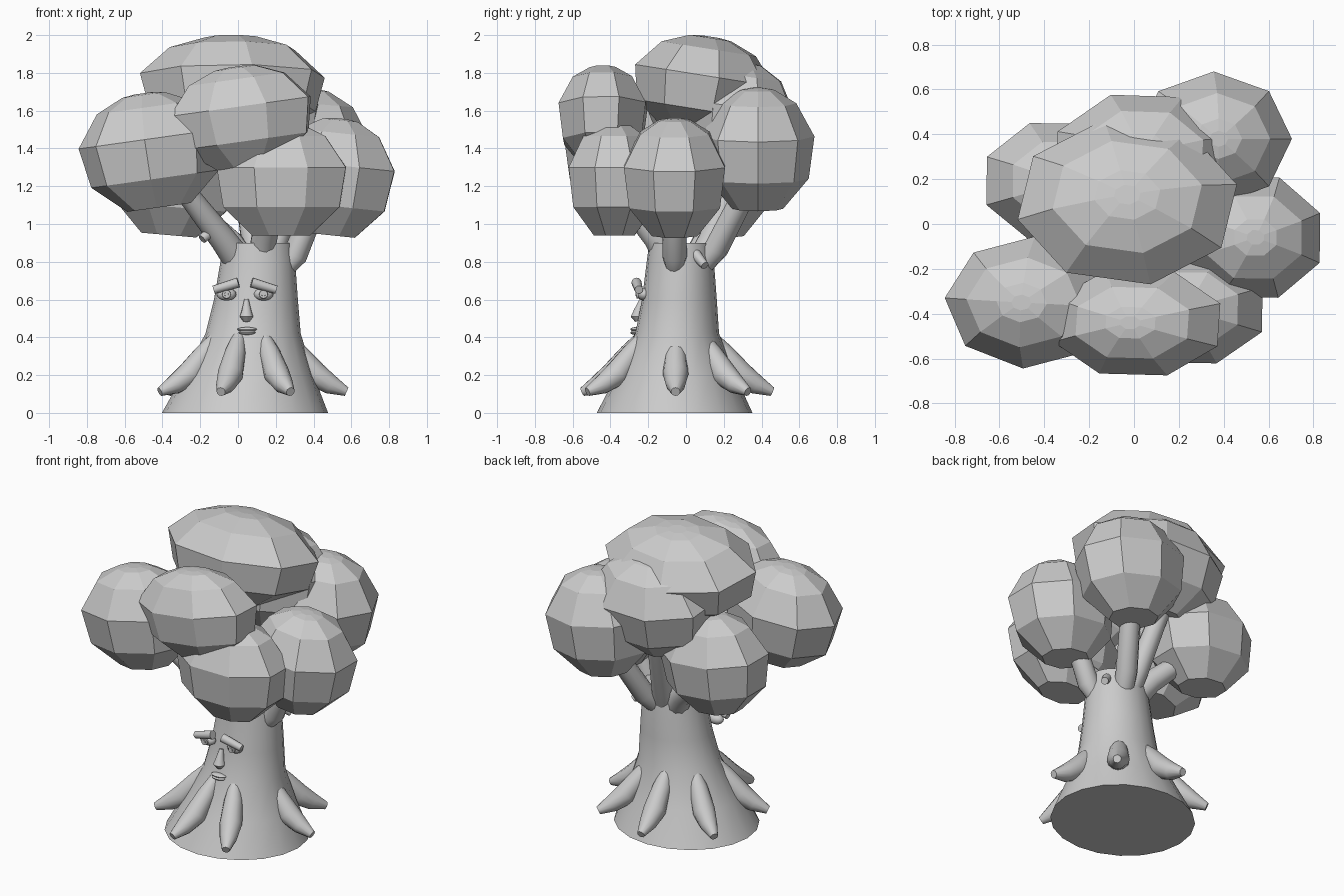
import bpy, bmesh, math
from mathutils import Vector, Euler

cube = bpy.data.objects.get("Cube")
if cube:
    bpy.data.objects.remove(cube, do_unlink=True)

grey = bpy.data.materials.new("plain grey")
grey.use_nodes = True
grey.diffuse_color = (0.6, 0.6, 0.6, 1)
grey.node_tree.nodes["Principled BSDF"].inputs["Base Color"].default_value = (0.6, 0.6, 0.6, 1)


def loft(name, rings, sides, smooth=True, turn=0):
    """Skin between rings given as (centre, axis u, axis v)."""
    bm = bmesh.new()
    loops = []
    for c, u, v in rings:
        angles = [math.tau * i / sides + math.radians(turn) for i in range(sides)]
        loops.append([bm.verts.new(c + u * math.cos(a) + v * math.sin(a)) for a in angles])
    for low, high in zip(loops, loops[1:]):
        for i in range(sides):
            j = (i + 1) % sides
            bm.faces.new((low[i], low[j], high[j], high[i]))
    bm.faces.new(loops[0])
    bm.faces.new(loops[-1])
    bmesh.ops.recalc_face_normals(bm, faces=bm.faces)
    mesh = bpy.data.meshes.new(name)
    bm.to_mesh(mesh)
    bm.free()
    mesh.materials.append(grey)
    obj = bpy.data.objects.new(name, mesh)
    bpy.context.collection.objects.link(obj)
    if smooth:
        bpy.ops.object.select_all(action='DESELECT')
        obj.select_set(True)
        bpy.context.view_layer.objects.active = obj
        bpy.ops.object.shade_smooth_by_angle(angle=math.radians(40))


def limb(name, points, radii, sides=12):
    pts = [Vector(p) for p in points]
    rings = []
    for i, (p, r) in enumerate(zip(pts, radii)):
        d = (pts[min(i + 1, len(pts) - 1)] - pts[max(i - 1, 0)]).normalized()
        u = d.cross(Vector((0, 0, 1)) if abs(d.z) < 0.95 else Vector((1, 0, 0))).normalized()
        rings.append((p, u * r, d.cross(u) * r))
    loft(name, rings, sides)


def ball(name, centre, radii, levels, sides, smooth, turn=0, tilt=0, lean=0):
    """Stack of rings (height, width) scaled by the half sizes and rotated."""
    rot = Euler((math.radians(lean), math.radians(tilt), 0)).to_matrix()
    rx, ry, rz = radii
    rings = [(Vector(centre) + rot @ Vector((0, 0, h * rz)),
              rot @ Vector((w * rx, 0, 0)), rot @ Vector((0, w * ry, 0))) for h, w in levels]
    loft(name, rings, sides, smooth, turn)


# Flared trunk: height, centre x, centre y, half width, half depth
profile = [(0, .037, -.06, .44, .412), (.2, .055, -.055, .345, .315), (.42, .08, -.047, .252, .222),
           (.6, .095, -.035, .222, .198), (.8, .105, -.03, .198, .178), (.9, .105, -.03, .185, .165)]
loft("trunk", [(Vector((x, y, z)), Vector((w, 0, 0)), Vector((0, d, 0)))
               for z, x, y, w, d in profile], 20)

# Roots spread around the base
for n, degrees in enumerate((0, 48, 96, 146, 203, 253, 295)):
    a = math.radians(degrees)
    path = [(.06 + r * math.cos(a), -.055 + r * math.sin(a), z)
            for r, z in ((.19, .4), (.255, .315), (.345, .205), (.43, .15), (.515, .112))]
    limb(f"root_{n + 1}", path, (.035, .056, .068, .052, .024))

# Branches reaching into the crown
limb("branch_front_right", [(.02, -.05, .78), (-.08, -.13, .92), (-.3, -.28, 1.2)], (.08, .07, .055))
limb("branch_left", [(.25, -.06, .76), (.3, -.06, .83), (.41, -.06, 1.1)], (.045, .065, .06))
limb("branch_back_left", [(.15, .08, .78), (.19, .16, .87), (.3, .33, 1.2)], (.06, .065, .06))
limb("branch_back_right", [(.04, .04, .78), (-.04, .1, .9), (-.27, .18, 1.12)], (.08, .07, .055))
limb("branch_back", [(.1, .07, .8), (.08, .13, .92), (.02, .28, 1.3)], (.07, .065, .055))
limb("branch_front", [(.12, -.1, .81), (.14, -.16, .93), (.18, -.3, 1.1)], (.07, .07, .06))
limb("twig_right", [(-.1, -.15, 1.0), (-.19, -.2, .92)], (.035, .025))
limb("twig_left", [(.25, .05, .84), (.31, .1, .78)], (.03, .022))

# Faceted leaf clumps: centre, half sizes, turn, tilt, lean
facets = [(-1, .45), (-.5, .9), (.2, 1), (.75, .68), (.97, .3), (1, .12)]
clumps = {
    "top": ((-.03, .09, 1.735), (.5, .38, .26), 12, 0, -9),
    "top_back": ((.04, .27, 1.56), (.42, .32, .3), 20, 0, -8),
    "front": ((.02, -.44, 1.57), (.4, .25, .265), 20, -8, 0),
    "front_right": ((-.46, -.35, 1.39), (.38, .295, .305), -4, -8, 0),
    "front_left": ((.23, -.38, 1.24), (.37, .26, .3), 22, 0, 0),
    "left": ((.51, -.06, 1.25), (.34, .29, .31), 22, 6, 0),
    "back_left": ((.35, .38, 1.4), (.35, .3, .32), 0, 5, 0),
    "back_right": ((-.34, .19, 1.24), (.35, .28, .3), 22, 5, 0),
}
for name, (centre, radii, turn, tilt, lean) in clumps.items():
    ball("leaves_" + name, centre, radii, facets, 8, False, turn, tilt, lean)

# Face: mirrored eyes and brows around its own centre line
arc = [math.radians(a) for a in range(-80, 81, 20)]
round_levels = [(math.sin(a), math.cos(a)) for a in arc]
middle = .037
for side, s in (("right", -1), ("left", 1)):
    x = middle + s * .098
    ball("eye_" + side, (x, -.222, .628), (.052, .035, .034), round_levels, 16, True)
    limb("iris_" + side, [(x, -.24, .628), (x, -.262, .628)], (.025, .022))
    limb("pupil_" + side, [(x, -.25, .628), (x, -.268, .628)], (.012, .01))
    limb("brow_" + side, [(middle + s * .035, -.262, .69), (middle + s * .165, -.25, .652)], (.027, .022))

limb("nose", [(.045, -.235, .6), (.045, -.25, .54), (.045, -.257, .51), (.045, -.25, .488)],
     (.012, .026, .036, .02))
for name, z, w in (("upper", .442, .052), ("lower", .425, .045)):
    ball(name + "_lip", (.048, -.268, z), (w, .026, .012), round_levels, 16, True)
